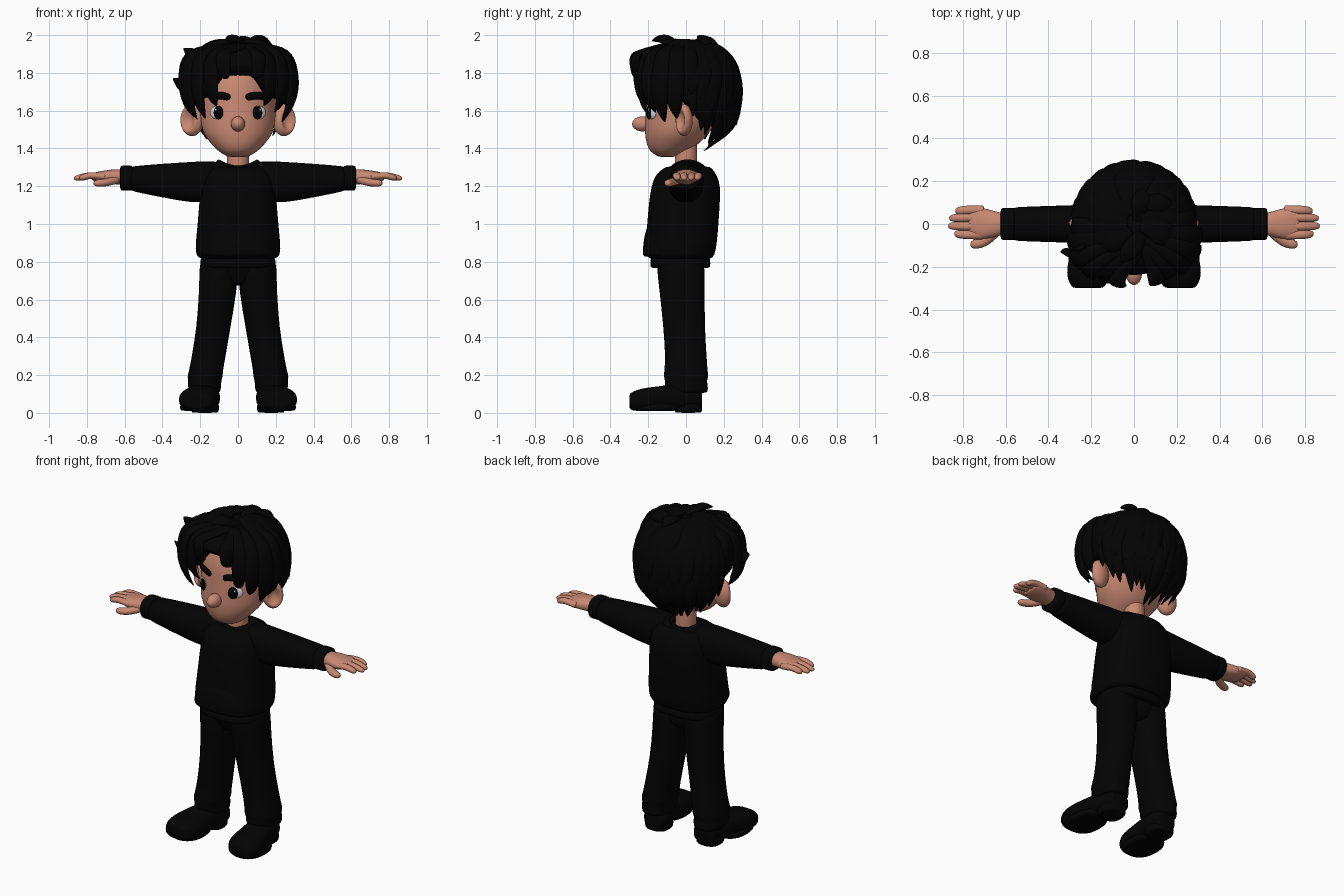
import bpy, bmesh, math, random
from mathutils import Vector, Matrix

random.seed(4)
if "Cube" in bpy.data.objects:
    bpy.data.objects.remove(bpy.data.objects["Cube"])


def material(name, red, green, blue):
    mat = bpy.data.materials.new(name)
    mat.use_nodes = True
    mat.diffuse_color = (red, green, blue, 1)
    shader = mat.node_tree.nodes["Principled BSDF"]
    shader.inputs["Base Color"].default_value = mat.diffuse_color
    shader.inputs["Roughness"].default_value = .8
    return mat


BLACK = material("soft_black", .001, .001, .001)
SKIN = material("warm_skin", .58, .25, .17)
WHITE = material("eye_white", .8, .8, .8)


def finish(name, bm, mat, mirror=False):
    bmesh.ops.recalc_face_normals(bm, faces=bm.faces)
    for face in bm.faces:
        face.smooth = True
    mesh = bpy.data.meshes.new(name)
    bm.to_mesh(mesh)
    bm.free()
    mesh.materials.append(mat)
    part = bpy.data.objects.new(name, mesh)
    bpy.context.collection.objects.link(part)
    if mirror:
        part.modifiers.new("mirror", "MIRROR").use_mirror_merge = False
    smooth = part.modifiers.new("subdivide", "SUBSURF")
    smooth.levels = smooth.render_levels = 1


def skin_rings(bm, rings):
    """Join rings of points into a closed tube."""
    loops = [[bm.verts.new(point) for point in ring] for ring in rings]
    count = len(loops[0])
    for low, high in zip(loops, loops[1:]):
        for i in range(count):
            j = (i + 1) % count
            bm.faces.new((low[i], low[j], high[j], high[i]))
    bm.faces.new(loops[0][::-1])
    bm.faces.new(loops[-1])


def loft(name, mat, axis, rings, power=2.3, mirror=False, shape=None, sides=24):
    """Rings are (place on axis, centre u, centre v, radius u, radius v); ends are rounded."""
    def point(ring, k):
        place, u, v, radius_u, radius_v = ring
        c, s = math.cos(math.tau * k / sides), math.sin(math.tau * k / sides)
        u += radius_u * math.copysign(abs(c) ** (2 / power), c)
        v += radius_v * math.copysign(abs(s) ** (2 / power), s)
        return {"x": (place, u, v), "y": (u, place, v), "z": (u, v, place)}[axis]

    def end(ring, neighbour):
        step = math.copysign(.005, ring[0] - neighbour[0])
        return (ring[0] + step, ring[1], ring[2], ring[3] * .88, ring[4] * .88)

    rings = [end(rings[0], rings[1]), *rings, end(rings[-1], rings[-2])]
    bm = bmesh.new()
    skin_rings(bm, [[point(ring, k) for k in range(sides)] for ring in rings])
    if shape:
        for vert in bm.verts:
            shape(vert.co)
    finish(name, bm, mat, mirror)


def sweep(bm, points, width, flat, centre, profile, steps=12):
    """Flattened, tapered tube along a smooth path, facing away from centre."""
    points = [Vector(p) for p in points]
    control = [2 * points[0] - points[1], *points, 2 * points[-1] - points[-2]]
    path = []
    for k in range(steps + 1):
        i = min(k * (len(points) - 1) // steps, len(points) - 2)
        t = k / steps * (len(points) - 1) - i
        a, b, c, d = control[i:i + 4]
        path.append(b + .5 * t * (c - a + t * (2 * a - 5 * b + 4 * c - d
                                               + t * (3 * b - a - 3 * c + d))))
    rings = []
    for k, spot in enumerate(path):
        tangent = (path[min(k + 1, steps)] - path[max(k - 1, 0)]).normalized()
        side = tangent.cross(spot - Vector(centre)).normalized()
        outward = side.cross(tangent) * flat
        size = width * max(.06, profile(k / steps))
        rings.append([spot + size * (side * math.cos(a) + outward * math.sin(a))
                      for a in (math.tau * j / 8 for j in range(8))])
    skin_rings(bm, rings)


def ball(name, mat, location, size, turn=0, mirror=False, dent=None):
    bm = bmesh.new()
    bmesh.ops.create_uvsphere(bm, u_segments=24, v_segments=16, radius=1)
    if dent:
        hollow = Vector(dent).normalized()
        for vert in bm.verts:
            vert.co -= hollow * max(0, vert.co.dot(hollow) - .72) * 3
    bm.transform(Matrix.Translation(location) @ Matrix.Rotation(turn, 4, "Z")
                 @ Matrix.Diagonal((*size, 1)))
    finish(name, bm, mat, mirror)


# Head and neck
HEAD = [(1.36, 0, -.1, .06, .05), (1.38, 0, -.1, .1, .09), (1.42, 0, -.07, .14, .14),
        (1.48, 0, -.05, .19, .17), (1.55, 0, -.02, .2, .2), (1.65, 0, 0, .21, .21),
        (1.75, 0, 0, .2, .21), (1.86, 0, 0, .14, .15)]
loft("head", SKIN, "z", HEAD, power=2)
loft("neck", SKIN, "z", [(z, 0, 0, .06, .06) for z in (1.25, 1.35, 1.44)], power=2)


def on_face(x, z, lift=0):
    """Point on the front of the head, and its turn about z."""
    low, high = next(pair for pair in zip(HEAD, HEAD[1:]) if z <= pair[1][0])
    mix = (z - low[0]) / (high[0] - low[0])
    centre, wide, deep = (Vector(low[2:]).lerp(Vector(high[2:]), mix))
    y = centre - deep * math.sqrt(1 - (x / wide) ** 2)
    turn = math.atan2(x / wide ** 2, (centre - y) / deep ** 2)
    return Vector((x + lift * math.sin(turn), y - lift * math.cos(turn), z)), turn


def eye_part(name, mat, x, z, lift, size):
    location, turn = on_face(x, z, lift)
    ball(name, mat, location, size, turn, mirror=True)


# Face details
ball("nose", SKIN, (0, -.23, 1.53), (.038, .056, .04))
ball("ears", SKIN, (.243, -.01, 1.55), (.064, .045, .085), .25, True, dent=(.5, -1, 0))
eye_part("eye_whites", WHITE, .114, 1.59, 0, (.039, .012, .034))
eye_part("irises", BLACK, .1, 1.59, .007, (.029, .01, .036))
eye_part("eye_glints", WHITE, .108, 1.605, .017, (.005, .003, .006))
bm = bmesh.new()
sweep(bm, [on_face(x, z)[0] for x, z in ((.04, 1.67), (.1, 1.68), (.155, 1.672))],
      .022, .6, (0, 0, 1.67), lambda t: 1 - .5 * (2 * t - 1) ** 8)
finish("eyebrows", bm, BLACK, mirror=True)

# Hair cap: rows from the crown down to a hairline that varies around the head
HAIR = Vector((0, 0, 1.69))
HAIRLINE = [(0, 1.1), (.42, 1.1), (.75, 1.68), (1.6, 1.75), (1.85, 2.2), (3.2, 2.6)]


def hair_point(around, down, radius):
    facing = abs((around + math.pi) % math.tau - math.pi)
    low, high = next(pair for pair in zip(HAIRLINE, HAIRLINE[1:]) if facing <= pair[1][0])
    mix = (facing - low[0]) / (high[0] - low[0])
    polar = down * (low[1] + (high[1] - low[1]) * mix)
    flat, z = math.sin(polar), math.cos(polar)
    radius *= 1 - .2 * z if z < 0 else (flat ** 2.4 + z ** 2.4) ** (-1 / 2.4)
    return HAIR + radius * Vector((flat * math.sin(around), -flat * math.cos(around), z))


bm = bmesh.new()
rows = [[hair_point(math.tau * k / 48, row / 10, .27) for k in range(48)] for row in range(1, 11)]
rows.append([HAIR.lerp(point, .1) for point in rows[-1]])
skin_rings(bm, rows)
finish("hair_cap", bm, BLACK)


def lock(bm, path, width):
    sweep(bm, path, width, .44, HAIR, lambda t: min(1, .5 + t) * (1 - t ** 4))


def jitter():
    return random.uniform(-.06, .06)


# Overlapping locks that swirl from the crown over the back and sides
bm = bmesh.new()
for first, start, end, swirl in ((1.75, .3, 1.07, 0), (1.6, .15, .82, .3), (1, .06, .55, .3)):
    for k in range(16):
        around = first + (math.tau - 2 * first) * k / 15 + jitter()
        stop = end + jitter()
        lock(bm, [hair_point(around + swirl * (1 - s), start + (stop - start) * s,
                             .268 + swirl * .03 * (1 + s)) for s in (0, .33, .66, 1)], .06)
finish("hair_back_locks", bm, BLACK)

# Parted fringe: curtains sweep from the parting to the temples on each side
bm = bmesh.new()
for side in (-1, 1):
    for k in range(-1, 5):
        back = max(0, k / 4)
        arch = math.sin(math.pi * back)
        reach = .29 - .02 * back + .04 * arch
        around = side * (.57 + .245 * k) + .06
        tip = 1.79 if k < 0 else 1.64 - .1 * arch + jitter() / 3
        stations = ((.85, 1.91), (1, (tip + 1.96) / 2), (.94, tip * .6 + .7), (.8, tip))
        path = [(.05, .1 * back - .1, 1.95)]
        path += [(reach * s * math.sin(around), -reach * s * math.cos(around), z)
                 for s, z in stations]
        lock(bm, path, .05 + .02 * back)
finish("hair_fringe", bm, BLACK)

# Loose flicks and top tufts: (base, tip, bow upward)
bm = bmesh.new()
for base, tip, bow in (((-.08, -.1, 1.92), (-.29, -.12, 1.93), -.04),
                       ((-.16, -.15, 1.82), (-.345, -.13, 1.77), -.05),
                       ((.06, -.02, 1.92), (-.06, -.18, 1.97), .03),
                       ((0, .1, 1.92), (.18, .1, 1.95), .04),
                       ((.02, 0, 1.94), (.04, .17, 1.95), .03)):
    base, tip = Vector(base), Vector(tip)
    lock(bm, [base, base.lerp(tip, .6) + Vector((0, 0, bow)), tip], .055)
finish("hair_flicks", bm, BLACK)

# Sweater with ribbed hem, pouch pocket and collar
loft("sweater_hem", BLACK, "z", [(z, 0, -.03, .2, .16) for z in (.77, .79, .82)], power=2.5)
loft("sweater_body", BLACK, "z", [
    (.82, 0, -.03, .215, .175), (.86, 0, -.03, .23, .19), (.95, 0, -.02, .22, .19),
    (1.1, 0, -.01, .207, .19), (1.2, 0, 0, .2, .185), (1.26, 0, 0, .185, .165),
    (1.3, 0, .01, .15, .125)], power=2.5)
loft("pouch_pocket", BLACK, "z", [
    (.83, 0, -.1, .2, .13), (.87, 0, -.1, .2, .13), (.95, 0, -.09, .17, .13),
    (1, 0, -.08, .13, .12)], power=2.6)


def dip(co):
    co.z -= .035 * max(0, 1 - (co.x / .1) ** 2)


loft("collar", BLACK, "z", [(z, 0, .01, wide, wide * .85) for z, wide in
                            ((1.27, .15), (1.33, .12), (1.35, .1), (1.33, .09), (1.29, .07))],
     power=2, shape=dip)
loft("sleeves", BLACK, "x", [
    (.07, .01, 1.235, .09, .09), (.15, 0, 1.225, .095, .11), (.24, 0, 1.22, .09, .11),
    (.4, 0, 1.23, .085, .09), (.57, 0, 1.24, .08, .066)], mirror=True)
loft("sleeve_cuffs", BLACK, "x", [(x, 0, 1.243, .076, .067) for x in (.56, .59, .62)], mirror=True)

# Hands: palm, four fingers and a thumb
loft("palms", SKIN, "x", [
    (.58, 0, 1.245, .05, .04), (.63, 0, 1.25, .053, .042), (.68, 0, 1.25, .07, .037),
    (.73, .005, 1.25, .075, .03), (.77, .01, 1.25, .065, .02)], mirror=True)


def digit(bm, path, width):
    sweep(bm, path, width, .85, (.7, 0, -50), lambda t: 1 - .1 * t - .5 * t ** 12)


bm = bmesh.new()
for y, tip in ((-.05, .84), (-.01, .87), (.03, .865), (.065, .835)):
    digit(bm, [(.7, y, 1.25), (.78, y, 1.256), (tip, y * .9, 1.24)], .024)
digit(bm, [(.64, -.03, 1.235), (.7, -.08, 1.22), (.765, -.1, 1.215)], .028)
finish("fingers", bm, SKIN, mirror=True)

# Trousers with bunched hems
loft("trouser_hips", BLACK, "z", [
    (.68, 0, -.02, .13, .09), (.72, 0, -.02, .18, .11), (.76, 0, -.03, .195, .125),
    (.82, 0, -.03, .19, .13)])
loft("trouser_legs", BLACK, "z", [
    (.11, .177, .01, .084, .108), (.15, .177, 0, .09, .116), (.17, .176, 0, .087, .11),
    (.19, .175, 0, .095, .12), (.22, .17, 0, .09, .115), (.3, .155, 0, .09, .11),
    (.45, .13, -.01, .09, .11), (.64, .106, -.02, .1, .12), (.8, .1, -.03, .105, .13)],
     mirror=True)

# Shoes with a turned-out toe, sole and heel block
loft("shoes", BLACK, "y", [
    (.08, .17, .07, .065, .055), (.03, .17, .08, .08, .068), (-.06, .187, .085, .083, .068),
    (-.13, .2, .077, .097, .066), (-.2, .21, .072, .105, .063), (-.26, .213, .067, .1, .057),
    (-.295, .215, .062, .075, .042)], power=2.5, mirror=True)
loft("shoe_soles", BLACK, "z", [(z, .208, -.165, .1, .13) for z in (.015, .045)], mirror=True)
loft("shoe_heels", BLACK, "z", [(z, .175, .012, .075, .074) for z in (.005, .05)],
     power=2.6, mirror=True)
